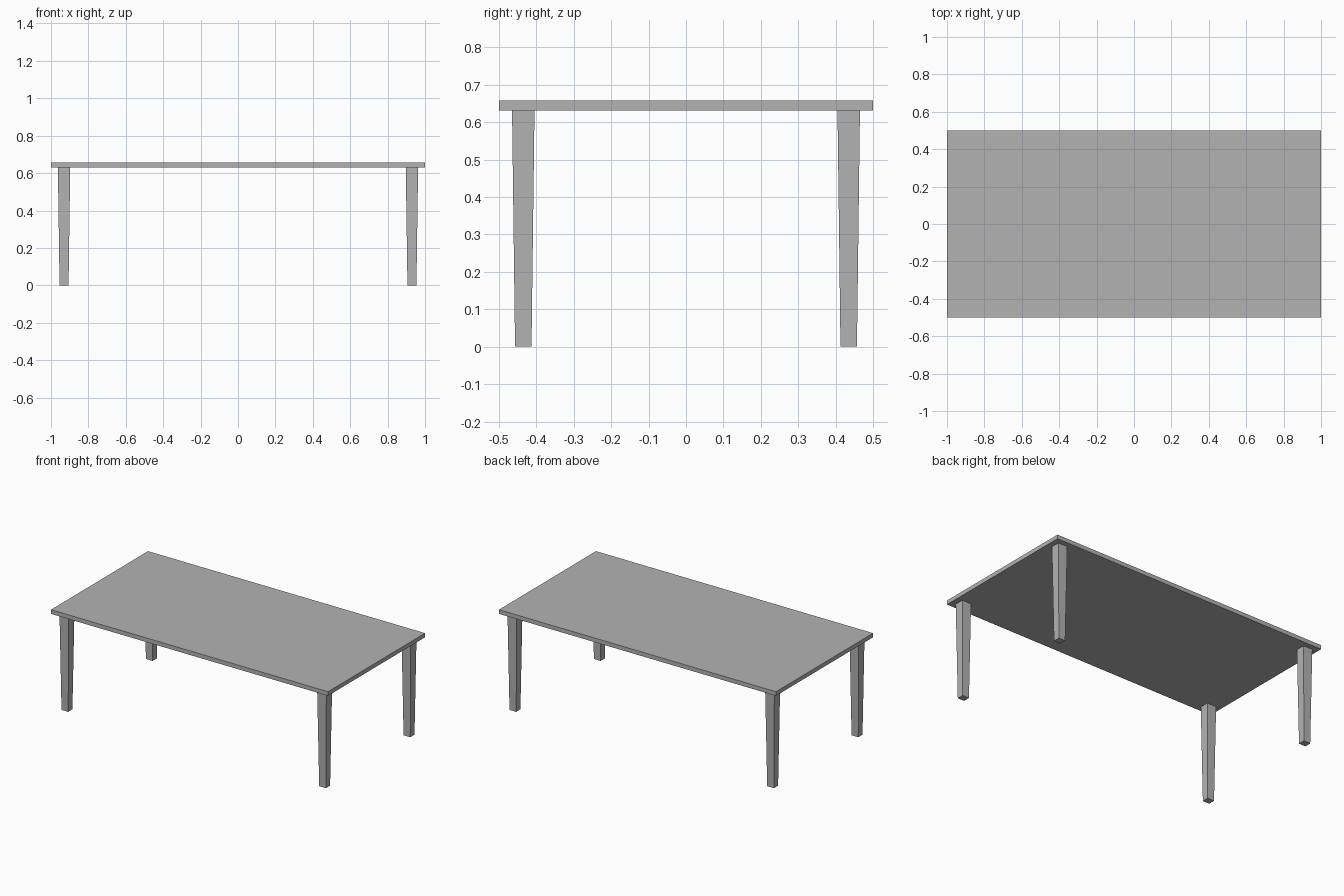
import bpy, bmesh

if "Cube" in bpy.data.objects:
    bpy.data.objects.remove(bpy.data.objects["Cube"])

TOP_Z, UNDER_Z = 0.658, 0.631

# Dark grey finish
finish = bpy.data.materials.new("dark_grey")
finish.diffuse_color = (0.45, 0.45, 0.45, 1)
finish.use_nodes = True
finish.node_tree.nodes["Principled BSDF"].inputs["Base Color"].default_value = finish.diffuse_color


def tapered_box(name, x, y, z0, z1, half_bottom, half_top):
    """Box whose bottom and top rectangles have their own half sizes."""
    bm = bmesh.new()
    bmesh.ops.create_cube(bm, size=2)
    for v in bm.verts:
        hx, hy = half_top if v.co.z > 0 else half_bottom
        v.co = (x + v.co.x * hx, y + v.co.y * hy, z1 if v.co.z > 0 else z0)
    mesh = bpy.data.meshes.new(name)
    bm.to_mesh(mesh)
    bm.free()
    mesh.materials.append(finish)
    obj = bpy.data.objects.new(name, mesh)
    bpy.context.collection.objects.link(obj)
    return obj


# Table top
tapered_box("table_top", 0, 0, UNDER_Z, TOP_Z, (1, 0.5), (1, 0.5))

# Four tapered legs
for side, sx in (("left", -1), ("right", 1)):
    for end, sy in (("front", -1), ("back", 1)):
        tapered_box(f"{end}_{side}_leg", sx * 0.93, sy * 0.435, 0, UNDER_Z,
                    (0.024, 0.022), (0.033, 0.03))
